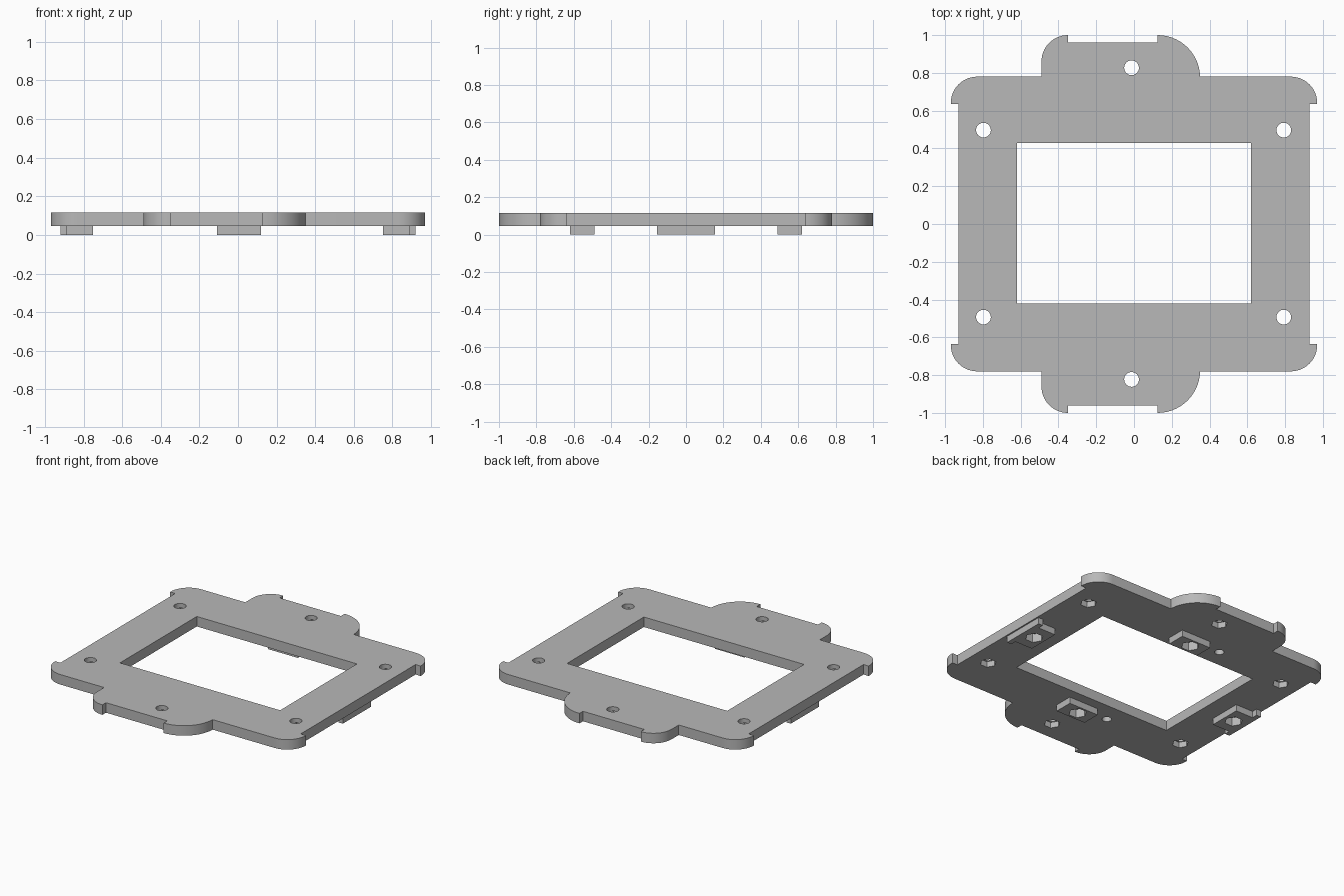
import bpy, bmesh, math

if "Cube" in bpy.data.objects:
    bpy.data.objects.remove(bpy.data.objects["Cube"], do_unlink=True)

grey = bpy.data.materials.new("plain_grey")
grey.use_nodes = True
colour = (0.48, 0.48, 0.48, 1)
grey.diffuse_color = colour
grey.node_tree.nodes["Principled BSDF"].inputs["Base Color"].default_value = colour

BASE, TOP = 0.045, 0.115


def arc(cx, cy, r, start, end, n=14):
    angles = [math.radians(start + (end - start) * i / n) for i in range(n + 1)]
    return [(cx + r * math.cos(a), cy + r * math.sin(a)) for a in angles]


def rect(x0, x1, y0, y1):
    return [(x0, y0), (x1, y0), (x1, y1), (x0, y1)]


def ring(x, y, r, n):
    return [(x + r * math.cos(2 * math.pi * i / n), y + r * math.sin(2 * math.pi * i / n))
            for i in range(n)]


def prisms(name, outlines):
    """One object made of upright prisms: (outline, bottom, top)."""
    bm = bmesh.new()
    for points, z0, z1 in outlines:
        face = bm.faces.new([bm.verts.new((x, y, z0)) for x, y in points])
        up = bmesh.ops.extrude_face_region(bm, geom=[face])["geom"]
        for v in up:
            if isinstance(v, bmesh.types.BMVert):
                v.co.z = z1
    bmesh.ops.recalc_face_normals(bm, faces=bm.faces)
    mesh = bpy.data.meshes.new(name)
    bm.to_mesh(mesh)
    bm.free()
    obj = bpy.data.objects.new(name, mesh)
    bpy.context.collection.objects.link(obj)
    mesh.materials.append(grey)
    return obj


def activate(obj):
    bpy.ops.object.select_all(action="DESELECT")
    obj.select_set(True)
    bpy.context.view_layer.objects.active = obj


def cut(obj, cutter):
    activate(obj)
    mod = obj.modifiers.new("cut", "BOOLEAN")
    mod.operation, mod.solver, mod.object = "DIFFERENCE", "EXACT", cutter
    bpy.ops.object.modifier_apply(modifier=mod.name)


# Plate outline: back half, then mirrored for the front half
half = [(0.93, 0.635), (0.97, 0.635)] + arc(0.83, 0.64, 0.14, 0, 90)
half += arc(0.125, 0.775, 0.225, 0, 90) + [(0.125, 0.96), (-0.35, 0.96)]
half += arc(-0.35, 0.86, 0.14, 90, 180) + [(-0.49, 0.78)]
half += arc(-0.83, 0.64, 0.14, 90, 180) + [(-0.97, 0.635), (-0.93, 0.635)]
# the tab's large arc meets the plate edge slightly below it
half = [(x, 0.78) if abs(y - 0.775) < 1e-4 else (x, y) for x, y in half]
outline = half + [(x, -y) for x, y in reversed(half)]
plate = prisms("plate", [(outline, BASE, TOP)])

# Pads under the plate
pads = []
for s, side in ((1, "left"), (-1, "right")):
    tee = [(0.75, -0.115), (0.885, -0.115), (0.885, -0.155), (0.92, -0.155)]
    tee += [(x, -y) for x, y in reversed(tee)]
    pads.append(prisms(side + "_pad", [([(s * x, y) for x, y in tee], 0, BASE + 0.005)]))
for s, side in ((1, "back"), (-1, "front")):
    box = rect(-0.11, 0.12, s * 0.555 - 0.065, s * 0.555 + 0.065)
    pads.append(prisms(side + "_pad", [(box, 0, BASE + 0.005)]))

# Window, screw holes, nut pockets and blind peg holes
screws = [(x, y) for x in (-0.797, 0.793) for y in (-0.493, 0.497)]
screws += [(-0.013, -0.823), (-0.013, 0.827)]
pad_nuts = [(0.825, 0), (-0.825, 0), (0, 0.555), (0, -0.555)]
through = prisms("through_cutter", [(rect(-0.62, 0.62, -0.42, 0.43), -0.1, 0.3)]
                 + [(ring(x, y, 0.039, 32), -0.1, 0.3) for x, y in screws])
pockets = prisms("pocket_cutter",
                 [(ring(x, y, 0.052, 6), -0.1, 0.085) for x, y in screws]
                 + [(ring(x, y, 0.058, 6), -0.1, 0.06) for x, y in pad_nuts]
                 + [(ring(-0.24, y, 0.03, 24), -0.1, 0.09) for y in (-0.555, 0.555)])
cut(plate, through)
cut(plate, pockets)
for pad in pads:
    cut(pad, pockets)
for cutter in (through, pockets):
    bpy.data.objects.remove(cutter, do_unlink=True)

for obj in [plate] + pads:
    activate(obj)
    bpy.ops.object.shade_smooth_by_angle(angle=math.radians(30))
